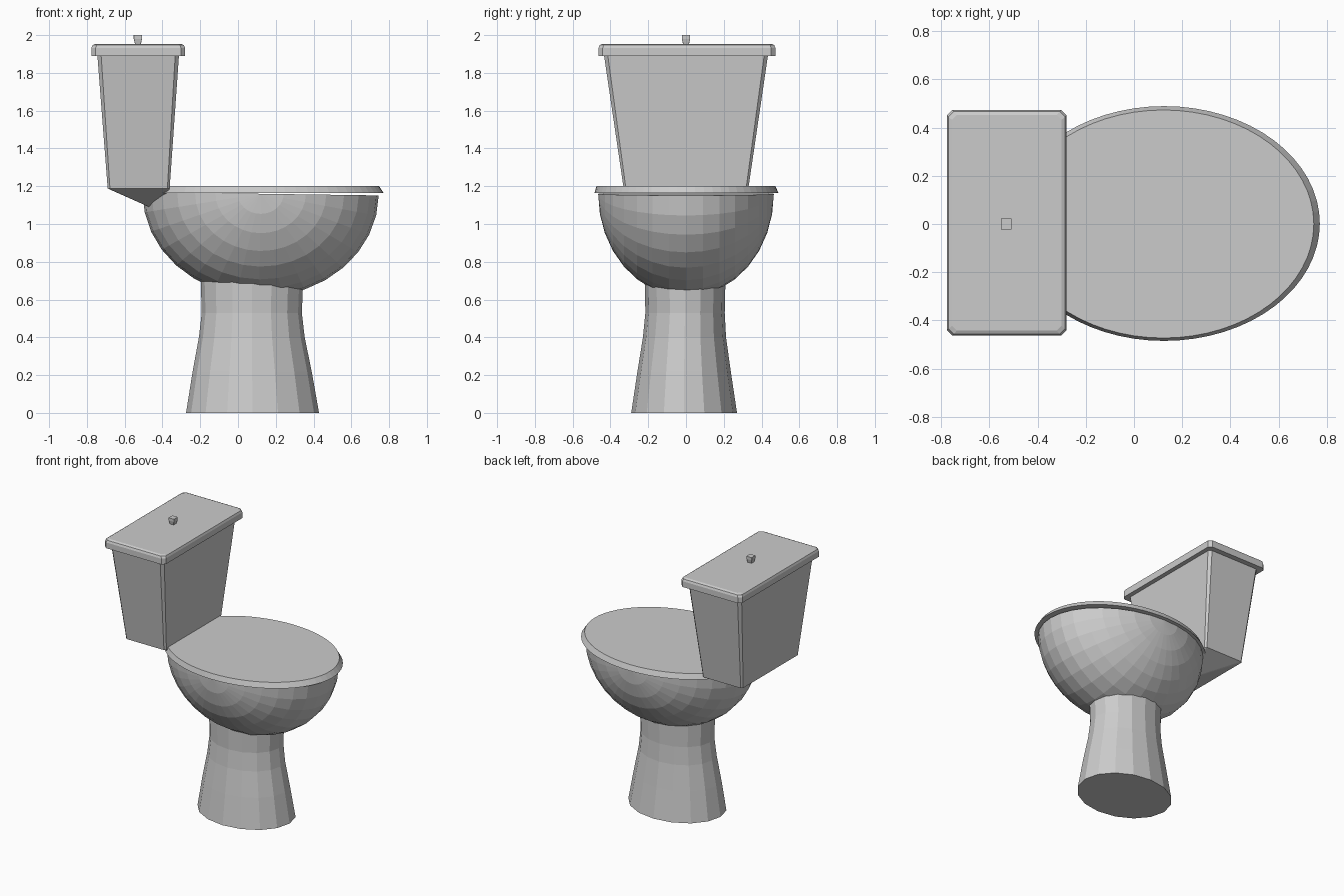
import bpy, bmesh, math
from mathutils import Matrix

if "Cube" in bpy.data.objects:
    bpy.data.objects.remove(bpy.data.objects["Cube"])


def finish(name, bm):
    bmesh.ops.recalc_face_normals(bm, faces=bm.faces)
    me = bpy.data.meshes.new(name)
    bm.to_mesh(me)
    bm.free()
    ob = bpy.data.objects.new(name, me)
    bpy.context.collection.objects.link(ob)
    return ob


def ellipse(cx, cy, z, rx, ry, n):
    return [(cx + rx * math.cos(2 * math.pi * i / n),
             cy + ry * math.sin(2 * math.pi * i / n), z) for i in range(n)]


def rect(x0, x1, hy, z, c, cy=0.0):
    """Rectangle with corners cut by c."""
    q = [(x1, cy - hy + c), (x1, cy + hy - c), (x1 - c, cy + hy), (x0 + c, cy + hy),
         (x0, cy + hy - c), (x0, cy - hy + c), (x0 + c, cy - hy), (x1 - c, cy - hy)]
    return [(x, y, z) for x, y in q]


def loft(name, rings):
    """Skin a stack of equal-length rings and cap both ends."""
    bm = bmesh.new()
    vs = [[bm.verts.new(p) for p in r] for r in rings]
    n = len(vs[0])
    for a, b in zip(vs, vs[1:]):
        for i in range(n):
            j = (i + 1) % n
            bm.faces.new((a[i], a[j], b[j], b[i]))
    bm.faces.new(vs[0][::-1])
    bm.faces.new(vs[-1])
    return finish(name, bm)


# Pedestal: flared oval column
loft("pedestal", [ellipse(0.077, -0.01, 0.0, 0.352, 0.28, 16),
                  ellipse(0.075, -0.01, 0.22, 0.315, 0.247, 16),
                  ellipse(0.073, -0.008, 0.40, 0.280, 0.22, 16),
                  ellipse(0.073, -0.005, 0.53, 0.265, 0.21, 16),
                  ellipse(0.074, -0.005, 0.75, 0.273, 0.215, 16)])

# Bowl: lower half of an ellipsoid with its poles along y, tilted slightly
bm = bmesh.new()
bmesh.ops.create_uvsphere(bm, u_segments=32, v_segments=16, radius=1.0,
                          matrix=Matrix.Rotation(math.pi / 2, 4, 'X'))
bmesh.ops.bisect_plane(bm, geom=bm.verts[:] + bm.edges[:] + bm.faces[:], dist=1e-4,
                       plane_co=(0, 0, 0), plane_no=(0, 0, 1), clear_outer=True)
bmesh.ops.holes_fill(bm, edges=[e for e in bm.edges if e.is_boundary])
bmesh.ops.transform(bm, verts=bm.verts, matrix=Matrix.Translation((0.12, 0, 1.16))
                    @ Matrix.Rotation(math.radians(0.8), 4, 'Y')
                    @ Matrix.Diagonal((0.625, 0.465, 0.545, 1)))
finish("bowl", bm)

# Closed seat: oval slab with sloping edge
loft("seat", [ellipse(0.125, 0.002, 1.164, 0.646, 0.487, 64),
              ellipse(0.122, 0.0, 1.202, 0.624, 0.473, 64)])

# Tank with tapering underside that runs into the bowl
loft("tank", [rect(-0.43, -0.36, 0.09, 1.072, 0.005),
              rect(-0.69, -0.362, 0.33, 1.188, 0.012),
              rect(-0.745, -0.312, 0.435, 1.90, 0.02)])

# Tank lid with bevelled top
loft("tank_lid", [rect(-0.776, -0.280, 0.468, 1.89, 0.022, 0.005),
                  rect(-0.776, -0.280, 0.468, 1.932, 0.022, 0.005),
                  rect(-0.770, -0.286, 0.462, 1.947, 0.022, 0.005),
                  rect(-0.755, -0.301, 0.447, 1.954, 0.02, 0.005)])

# Flush knob
loft("flush_knob", [rect(-0.545, -0.515, 0.015, 1.95, 0.001),
                    rect(-0.552, -0.508, 0.022, 1.98, 0.001),
                    rect(-0.552, -0.508, 0.022, 2.0, 0.001)])
